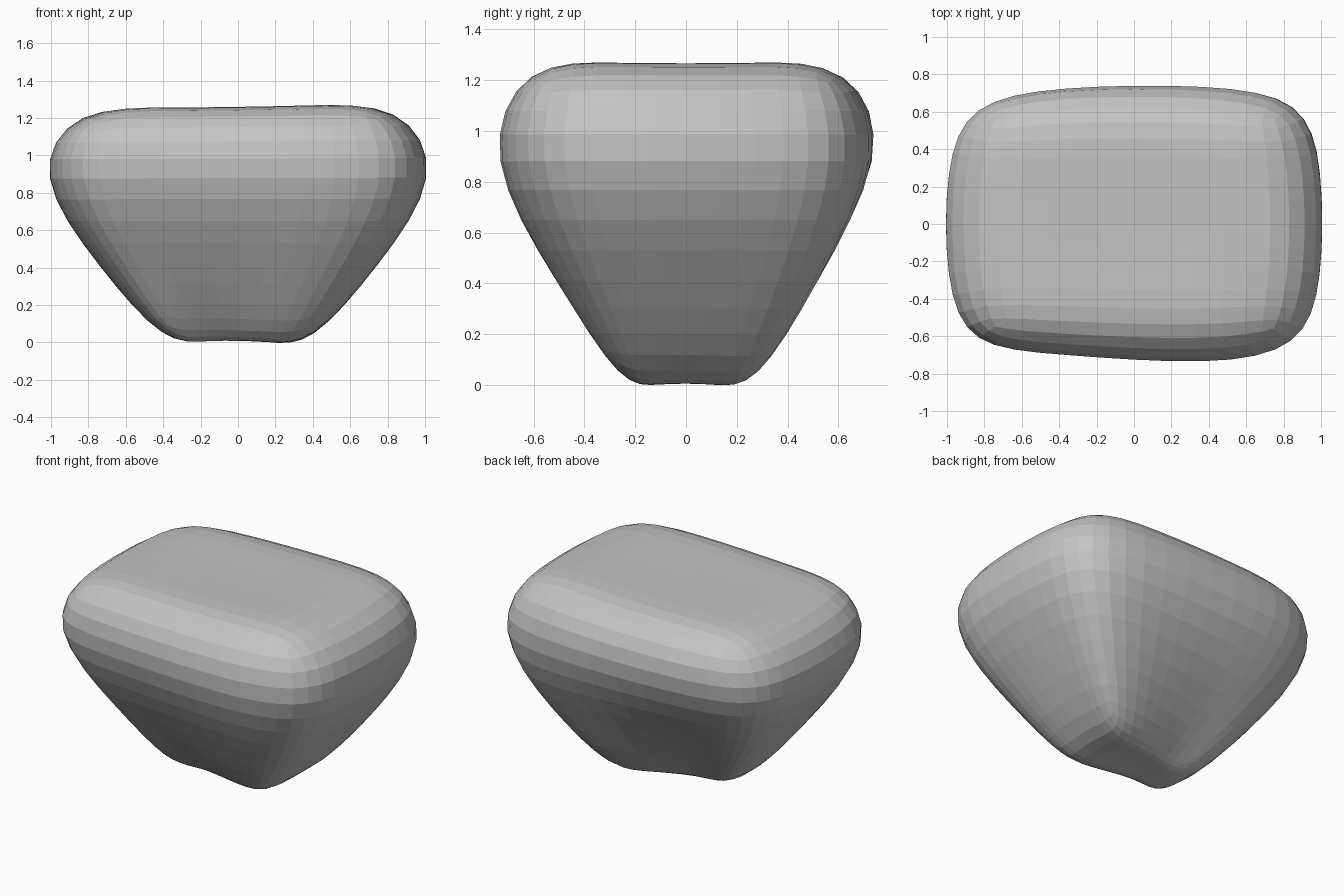
import bpy
import bmesh
from mathutils import Vector

old = bpy.data.objects.get("Cube")
if old:
    bpy.data.objects.remove(old, do_unlink=True)

stone = bpy.data.materials.new("stone_grey")
stone.use_nodes = True
colour = (0.55, 0.55, 0.55, 1.0)
stone.diffuse_color = colour
stone.node_tree.nodes["Principled BSDF"].inputs["Base Color"].default_value = colour

# Half width, half depth and height of the four cage layers, bottom to top
layers = {-3: (0.39, 0.265, -0.02), -1: (0.745, 0.53, 0.4),
          1: (1.11, 0.82, 0.9), 3: (0.88, 0.66, 1.275)}
INNER = 0.42    # inner columns, as a share of the half size
CORNER = 0.89   # corner columns are drawn in a little

# Irregular dents and bulges, keyed by cage position
dents = {
    # front waist, left of the middle, and the bulge beside it
    (-1, -3, -3): (0, 0.10, 0.03),
    (-1, -3, -1): (0, 0.08, 0),
    (-1, -3, 1): (0, 0.055, 0),
    (-1, -3, 3): (0, 0.04, 0),
    (1, -3, 1): (0, -0.02, 0),
    # back hollow running down to the base
    (-1, 3, -3): (0, -0.15, 0.05),
    (-1, 3, -1): (0, -0.15, 0),
    (-3, 3, -3): (0.02, -0.13, 0.05),
    (-3, 3, -1): (0.02, -0.09, 0),
    (-1, 1, -3): (0, -0.05, 0.01),
    (-3, 1, -3): (0, -0.05, 0),
    # back ridge on the other end
    (3, 3, -3): (0.03, 0.04, -0.02),
    (3, 3, -1): (0.06, 0.06, 0),
    # broad rounded corners
    (-3, -3, -1): (0.03, 0.02, 0),
    (-3, -3, 1): (0.02, 0.01, 0),
    (-3, 3, 1): (0.02, -0.02, 0),
}


def cage_point(key):
    kx, ky, kz = key
    wide, deep, high = layers[kz]
    x = wide * kx / 3 if abs(kx) == 3 else wide * INNER * kx
    y = deep * ky / 3 if abs(ky) == 3 else deep * INNER * ky
    if abs(kx) == abs(ky) == 3:
        x, y = x * CORNER, y * CORNER
    if kz == 3:
        high += 0.015 * x          # the top tilts slightly
    if abs(kx) == abs(ky) == 1:    # top sags, base is hollow
        high += 0.035 if kz == -3 else -0.022
    return Vector((x, y, high)) + Vector(dents.get(key, (0, 0, 0)))


# Cage: a cube with each face split in nine
bm = bmesh.new()
bmesh.ops.create_cube(bm, size=2)
bmesh.ops.subdivide_edges(bm, edges=bm.edges[:], cuts=2, use_grid_fill=True)
for v in bm.verts:
    v.co = cage_point(tuple(round(c * 3) for c in v.co))
mesh = bpy.data.meshes.new("boulder")
bm.to_mesh(mesh)
bm.free()
mesh.materials.append(stone)
boulder = bpy.data.objects.new("boulder", mesh)
bpy.context.collection.objects.link(boulder)

# Round the cage off, keeping flat facets
rounding = boulder.modifiers.new("rounding", 'SUBSURF')
rounding.levels = rounding.render_levels = 2
